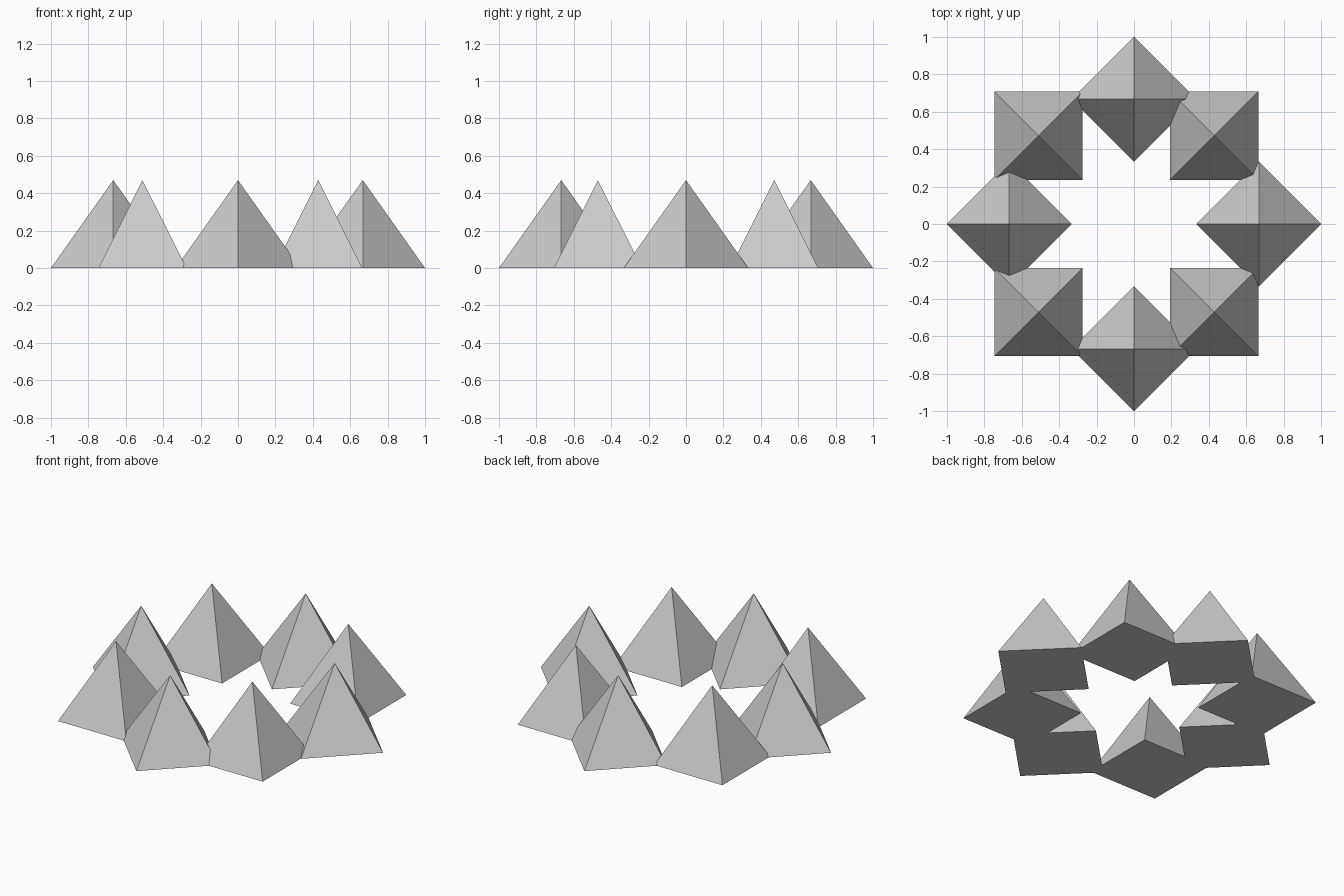
import bpy
from math import radians

if "Cube" in bpy.data.objects:
    bpy.data.objects.remove(bpy.data.objects["Cube"])

RADIUS = 0.333   # half diagonal of the square base
HEIGHT = 0.47


def pyramid(name, x, y, turn):
    bpy.ops.mesh.primitive_cone_add(vertices=4, radius1=RADIUS, radius2=0, depth=HEIGHT,
                                    location=(x, y, HEIGHT / 2),
                                    rotation=(0, 0, radians(turn)))
    bpy.context.object.name = name


# Four pyramids on the axes, corners pointing outward
R = 1 - RADIUS
for name, x, y in (("right", R, 0), ("back", 0, R), ("left", -R, 0), ("front", 0, -R)):
    pyramid(name + "_pyramid", x, y, 0)

# Four corner pyramids, sides parallel to the axes (ring slightly off centre in x)
for side, x in (("right", 0.429), ("left", -0.511)):
    for end, y in (("back", 0.472), ("front", -0.471)):
        pyramid(f"{end}_{side}_pyramid", x, y, 45)
